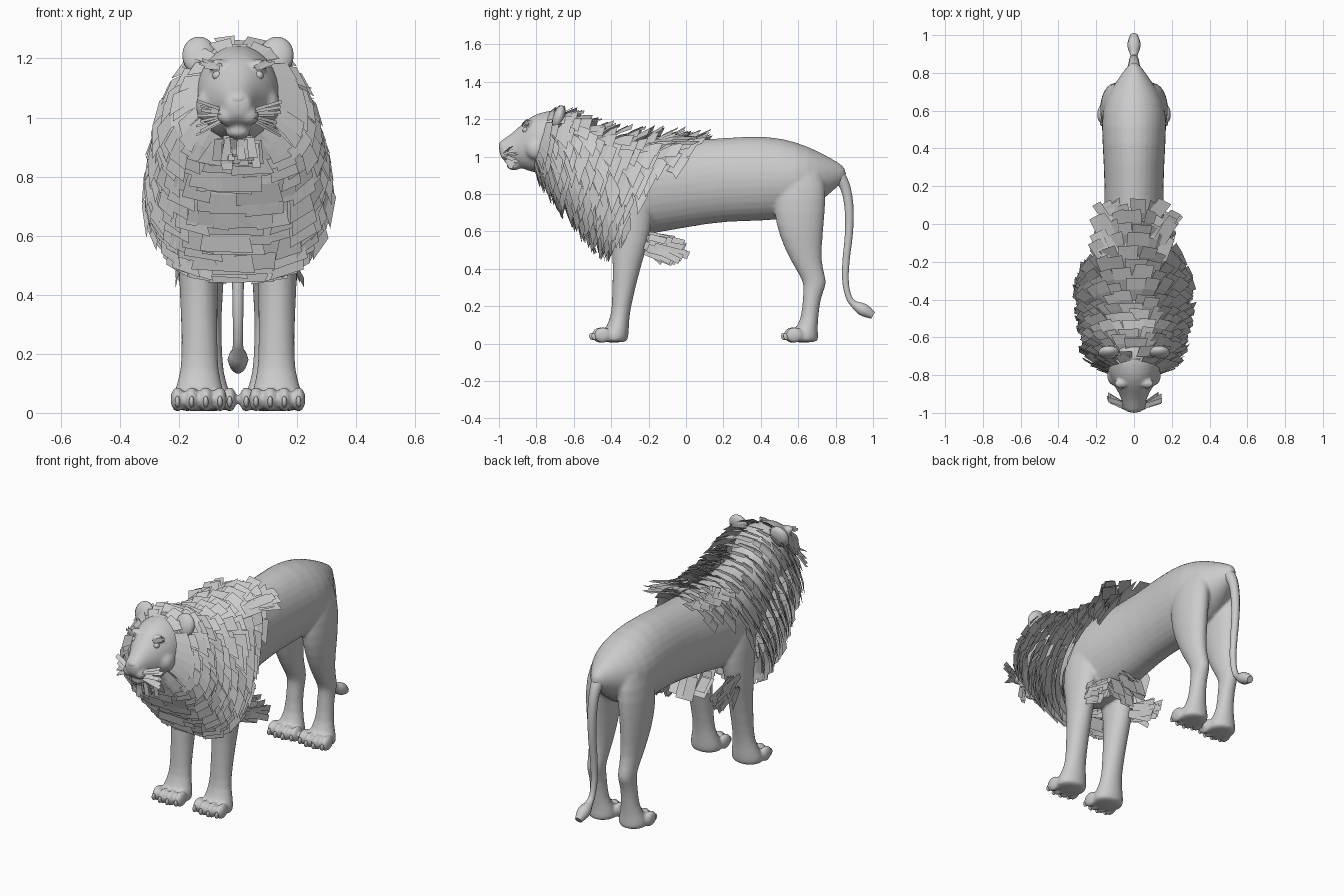
import bpy, bmesh, math, random
from mathutils import Vector, Matrix

random.seed(4)
cube = bpy.data.objects.get("Cube")
if cube:
    bpy.data.objects.remove(cube)

grey = bpy.data.materials.new("plain grey")
grey.use_nodes = True
grey.diffuse_color = (0.6, 0.6, 0.6, 1)
grey.node_tree.nodes["Principled BSDF"].inputs["Base Color"].default_value = (0.6, 0.6, 0.6, 1)


def finish(name, bm, smooth=True):
    """Turn a bmesh into a named grey object."""
    mesh = bpy.data.meshes.new(name)
    for f in bm.faces:
        f.smooth = smooth
    bm.to_mesh(mesh)
    bm.free()
    mesh.materials.append(grey)
    ob = bpy.data.objects.new(name, mesh)
    bpy.context.collection.objects.link(ob)
    return ob


def loft(bm, rings):
    """Skin a closed tube through rings of equal length."""
    loops = [[bm.verts.new(p) for p in ring] for ring in rings]
    n = len(loops[0])
    for a, b in zip(loops, loops[1:]):
        for i in range(n):
            j = (i + 1) % n
            bm.faces.new((a[i], a[j], b[j], b[i]))
    bm.faces.new(loops[0][::-1])
    bm.faces.new(loops[-1])


CIRCLE = [(math.cos(k * math.tau / 16), math.sin(k * math.tau / 16)) for k in range(16)]


def trunk(bm, sections):
    """Sections along y: (y, top, bottom, half width)."""
    loft(bm, [[(w * c, y, (t + b) / 2 + (t - b) / 2 * s) for c, s in CIRCLE]
              for y, t, b, w in sections])


def limb(bm, side, sections):
    """Sections along z: (x, y, z, x radius, y radius)."""
    loft(bm, [[(side * x + rx * c, y + ry * s, z) for c, s in CIRCLE]
              for x, y, z, rx, ry in sections])


def ball(bm, centre, size, tilt=0):
    m = Matrix.Translation(centre) @ Matrix.Rotation(tilt, 4, 'X') @ Matrix.Diagonal((*size, 1))
    bmesh.ops.create_uvsphere(bm, u_segments=14, v_segments=10, radius=1, matrix=m)


# Paws: centre x, toe y
PAWS = [(s * x, y) for s in (-1, 1) for x, y in ((.133, -.445), (.1, .58))]

# Body, head and legs, fused into one skin
bm = bmesh.new()
trunk(bm, [(.86, .94, .88, .02), (.79, .985, .82, .07), (.70, 1.035, .74, .135),
           (.6, 1.08, .67, .178), (.44, 1.12, .65, .172), (.2, 1.105, .65, .157),
           (0, 1.09, .615, .165), (-.2, 1.09, .58, .19), (-.35, 1.1, .55, .19),
           (-.48, 1.12, .61, .17), (-.6, 1.17, .74, .15), (-.7, 1.2, .88, .12)])
trunk(bm, [(-1.0, 1.075, 1.02, .035), (-.985, 1.09, .985, .05), (-.93, 1.125, .955, .066),
           (-.88, 1.175, .935, .09), (-.83, 1.22, .915, .124), (-.75, 1.25, .9, .152),
           (-.65, 1.255, .88, .15), (-.55, 1.2, .85, .13)])
ball(bm, (0, -.92, .952), (.045, .042, .026))
for s in (-1, 1):
    ball(bm, (s * .036, -.95, 1.006), (.038, .042, .034))
    ball(bm, (s * .07, -.845, 1.178), (.038, .025, .02))
    ball(bm, (s * .1, -.8, 1.04), (.045, .06, .06))
    limb(bm, s, [(.1, -.31, .92, .06, .1), (.125, -.31, .78, .075, .13), (.13, -.30, .66, .075, .125),
                 (.135, -.30, .54, .07, .1), (.133, -.315, .42, .066, .077),
                 (.13, -.34, .24, .061, .056), (.13, -.352, .14, .064, .049),
                 (.132, -.37, .075, .085, .066), (.133, -.385, .03, .094, .078),
                 (.133, -.385, .004, .085, .07)])
    limb(bm, s, [(.08, .61, .98, .055, .1), (.1, .61, .84, .076, .145), (.108, .605, .7, .076, .14),
                 (.107, .615, .57, .068, .118), (.102, .64, .44, .054, .082),
                 (.1, .683, .35, .047, .066), (.1, .69, .31, .045, .062), (.1, .672, .25, .046, .048),
                 (.1, .662, .13, .05, .045), (.1, .64, .07, .075, .065),
                 (.1, .63, .03, .084, .08), (.1, .63, .004, .076, .075)])
for x, y in PAWS:
    for i in range(4):
        mid = abs(i - 1.5) < 1
        ball(bm, (x + (i - 1.5) * .048, y - .012 * mid, .046), (.025, .05, .043))
bmesh.ops.recalc_face_normals(bm, faces=bm.faces)
body = finish("body", bm)
sub = body.modifiers.new("round", 'SUBSURF')
sub.levels = sub.render_levels = 1
fuse = body.modifiers.new("fuse", 'REMESH')
fuse.mode = 'VOXEL'
fuse.voxel_size = .009
fuse.use_smooth_shade = True
relax = body.modifiers.new("relax", 'SMOOTH')
relax.factor = .5
relax.iterations = 5

# Ears, eyes, nose and claws
ears, eyes, claws, nose = (bmesh.new() for _ in range(4))
for s in (-1, 1):
    ball(ears, (s * .132, -.68, 1.21), (.058, .032, .066), -.3)
    ball(eyes, (s * .07, -.858, 1.142), (.017, .017, .016))
for x, y in PAWS:
    for i in range(4):
        mid = abs(i - 1.5) < 1
        ball(claws, (x + (i - 1.5) * .048, y - .044 - .012 * mid, .038), (.009, .016, .02), .4)
ball(nose, (0, -.978, 1.062), (.034, .022, .022))
finish("ears", ears)
finish("eyes", eyes)
finish("claws", claws)
finish("nose", nose)

# Tail with tuft
curve = bpy.data.curves.new("tail", 'CURVE')
curve.dimensions = '3D'
curve.bevel_depth = .02
curve.bevel_resolution = 3
curve.use_fill_caps = True
path = [(.74, .93, 2.4), (.81, .91, 1.9), (.855, .84, 1.4), (.875, .72, 1.25), (.872, .58, 1.1),
        (.855, .45, 1), (.85, .33, .9), (.87, .24, .8), (.9, .208, 1), (.93, .19, 1.7),
        (.965, .172, 1.8), (1.0, .15, 1)]
spline = curve.splines.new('NURBS')
spline.points.add(len(path) - 1)
for p, (y, z, r) in zip(spline.points, path):
    p.co = (0, y, z, 1)
    p.radius = r
spline.use_endpoint_u = True
spline.order_u = 3
curve.materials.append(grey)
bpy.context.collection.objects.link(bpy.data.objects.new("tail", curve))

# Mane rings: top y, top z, bottom y, bottom z, half width
RINGS = [(-.77, 1.23, -.82, .9, .14), (-.68, 1.26, -.77, .84, .23), (-.57, 1.25, -.71, .75, .265),
         (-.46, 1.19, -.63, .66, .275), (-.36, 1.165, -.56, .57, .29), (-.24, 1.15, -.49, .5, .30),
         (-.11, 1.145, -.43, .46, .29), (.02, 1.135, -.37, .46, .25)]


def mane_point(t, a, scale):
    i = min(int(t), len(RINGS) - 2)
    f = t - i
    ty, tz, by, bz, w = [p + (q - p) * f for p, q in zip(RINGS[i], RINGS[i + 1])]
    c, s = math.cos(a), math.sin(a)
    x = math.copysign(abs(s) ** .7, s) * w * (1 - .22 * c)
    arm = Vector((x, (ty - by) / 2 * c, (tz - bz) / 2 * c))
    return Vector((0, (ty + by) / 2, (tz + bz) / 2)) + arm * scale


def strip(bm, rows):
    """A bent flat lock through pairs of points."""
    pairs = [[bm.verts.new(p) for p in row] for row in rows]
    for (a, b), (c, d) in zip(pairs, pairs[1:]):
        bm.faces.new((a, b, d, c))


# Mane: stacked collars of flaring locks that hang down at the sides
mane = bmesh.new()
COUNT = 24
for row in range(16):
    for k in range(COUNT):
        a = (k + .5 * (row % 2) + random.uniform(-.2, .2)) * math.tau / COUNT
        t = max(0, row * .47 + random.uniform(-.12, .12))
        if t > 6.1 and math.cos(a) < .55:
            continue
        half = math.pi / COUNT * random.uniform(1, 1.4)
        length = random.uniform(.6, .95)
        tip = random.uniform(1, 1.09)
        twist = .28 * math.sin(a) + random.uniform(-.06, .06)
        strip(mane, [[mane_point(t + length * f, a + twist * f + e * half, g) for e in (1, -1)]
                     for f, g in ((0, .78), (.5, .78 + (tip - .78) * .62), (1, tip))])


def tuft(bm, count, base, spread, flow, jitter, width):
    """Loose locks scattered about base and running along flow."""
    for _ in range(count):
        p = Vector(base) + Vector([random.uniform(-v, v) for v in spread])
        d = Vector(flow) + Vector([random.uniform(-v, v) for v in jitter])
        w = Vector(width) * random.uniform(.7, 1.2)
        strip(bm, [(p + w, p - w), (p + d * .5 + w, p + d * .5 - w), (p + d + w, p + d - w)])


# Back crest, beard, brows, whiskers, elbow and chest hair
beard, brows, whiskers, fringe = (bmesh.new() for _ in range(4))
tuft(beard, 26, (0, -.915, .93), (.045, .035, .012), (0, .02, -.06), (.015, .02, .02), (.013, 0, 0))
tuft(beard, 12, (0, -.85, .92), (.06, .03, .01), (0, .02, -.08), (.015, .02, .02), (.02, 0, 0))
for s in (-1, 1):
    tuft(mane, 16, (s * .1, -.09, 1.09), (.05, .1, .015), (s * .07, .11, .01),
         (.03, .03, .02), (.028, -s * .015, -s * .008))
    tuft(brows, 12, (s * .065, -.872, 1.17), (.015, .004, .007), (s * .045, .02, .016),
         (.01, .01, .012), (0, 0, .006))
    for i in range(8):
        tuft(whiskers, 1, (s * .055, -.96, .985 + .006 * i), (0, .01, 0),
             (s * .08, .04, -.045 + .01 * i), (.012, .015, .005), (0, .012, .005))
    tuft(fringe, 30, (s * .165, -.2, .54), (.03, .03, .045), (s * .015, .14, -.05),
         (.02, .05, .035), (0, .008, .018))
tuft(fringe, 16, (0, -.1, .61), (.09, .1, .015), (0, .05, -.1), (.02, .03, .03), (.035, 0, 0))
finish("mane", mane, False)
finish("beard", beard, False)
finish("eyebrows", brows, False)
finish("whiskers", whiskers, False)
finish("elbow_hair", fringe, False)
